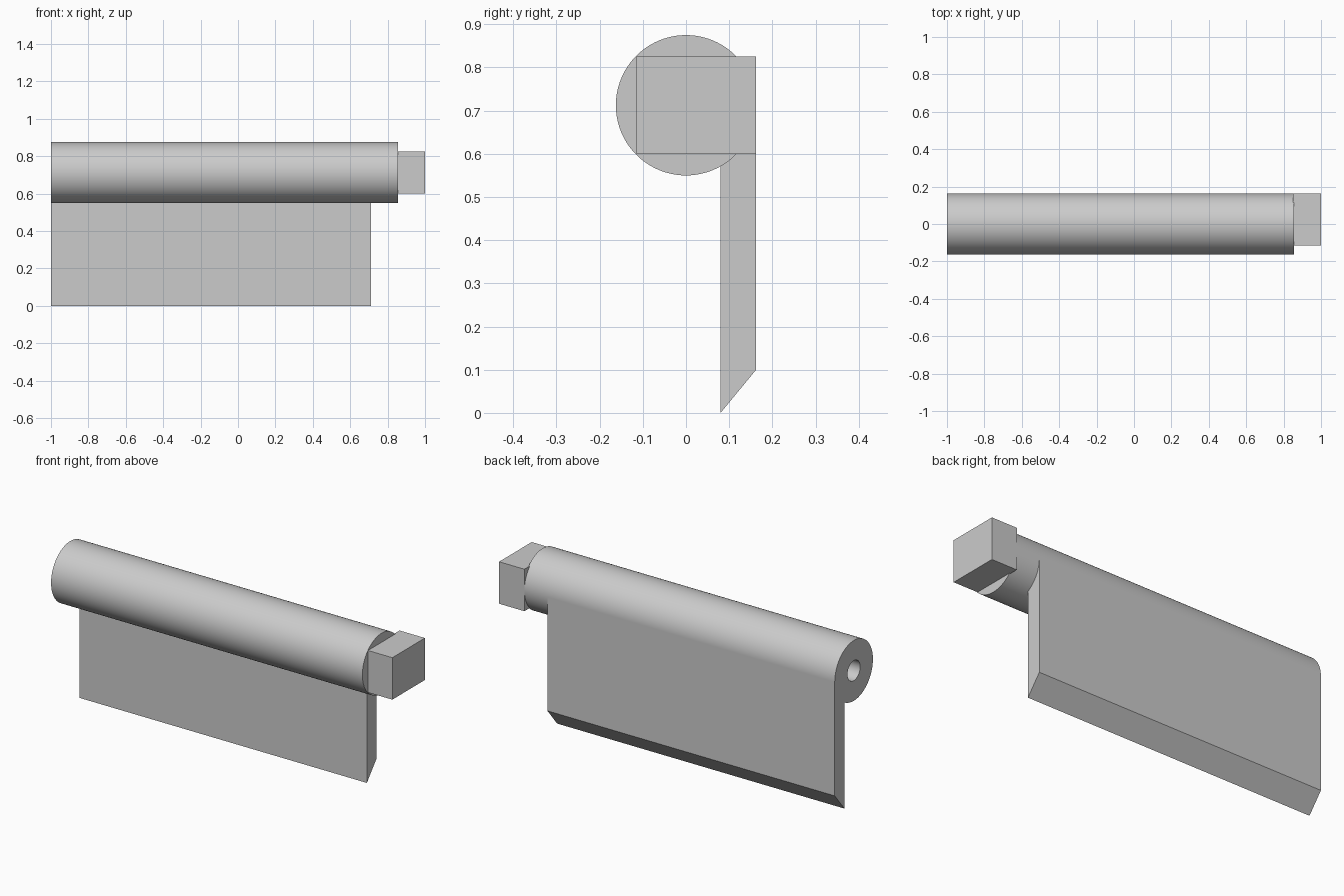
import bpy, bmesh
from math import cos, sin, radians, tau
from mathutils import Vector

cube = bpy.data.objects.get("Cube")
if cube:
    bpy.data.objects.remove(cube, do_unlink=True)

R, CZ = 0.1625, 0.7125          # barrel radius and axis height

grey = bpy.data.materials.new("plain_grey")
grey.use_nodes = True
grey.diffuse_color = (0.6, 0.6, 0.6, 1)
grey.node_tree.nodes["Principled BSDF"].inputs["Base Color"].default_value = (0.6, 0.6, 0.6, 1)


def finish(name, bm, smooth=False):
    bmesh.ops.remove_doubles(bm, verts=bm.verts, dist=1e-5)
    bmesh.ops.recalc_face_normals(bm, faces=bm.faces)
    mesh = bpy.data.meshes.new(name)
    bm.to_mesh(mesh)
    bm.free()
    mesh.materials.append(grey)
    obj = bpy.data.objects.new(name, mesh)
    bpy.context.collection.objects.link(obj)
    if smooth:
        bpy.ops.object.select_all(action='DESELECT')
        obj.select_set(True)
        bpy.context.view_layer.objects.active = obj
        bpy.ops.object.shade_smooth_by_angle(angle=radians(30))
    return obj


def extrude_x(name, outline, x0, x1):
    """Prism along x from a (y, z) outline."""
    bm = bmesh.new()
    face = bm.faces.new([bm.verts.new((x0, y, z)) for y, z in outline])
    grown = bmesh.ops.extrude_face_region(bm, geom=[face], use_keep_orig=True)
    verts = [v for v in grown["geom"] if isinstance(v, bmesh.types.BMVert)]
    bmesh.ops.translate(bm, verts=verts, vec=(x1 - x0, 0, 0))
    return finish(name, bm)


# Barrel: turned profile (x, radius) with a blind hole in the -x end
profile = [(-0.6, 0), (-0.6, 0.054), (-1, 0.054), (-1, R), (0.855, R), (0.855, 0)]
bm = bmesh.new()
verts = [bm.verts.new((x, 0, CZ + r)) for x, r in profile]
edges = [bm.edges.new(pair) for pair in zip(verts, verts[1:])]
bmesh.ops.spin(bm, geom=verts + edges, cent=Vector((0, 0, CZ)), axis=(1, 0, 0),
               angle=tau, steps=96)
finish("barrel", bm, smooth=True)

# Blade: bevelled lower edge, upper end hugging the barrel
arc = [(R * cos(a), CZ - R * sin(a)) for a in (radians(i * 60.5 / 16) for i in range(17))]
extrude_x("blade", [(0.08, 0), (R, 0.1)] + arc, -1, 0.712)

# Square end block
extrude_x("end_block", [(-0.115, 0.6), (R, 0.6), (R, 0.826), (-0.115, 0.826)], 0.849, 1)
